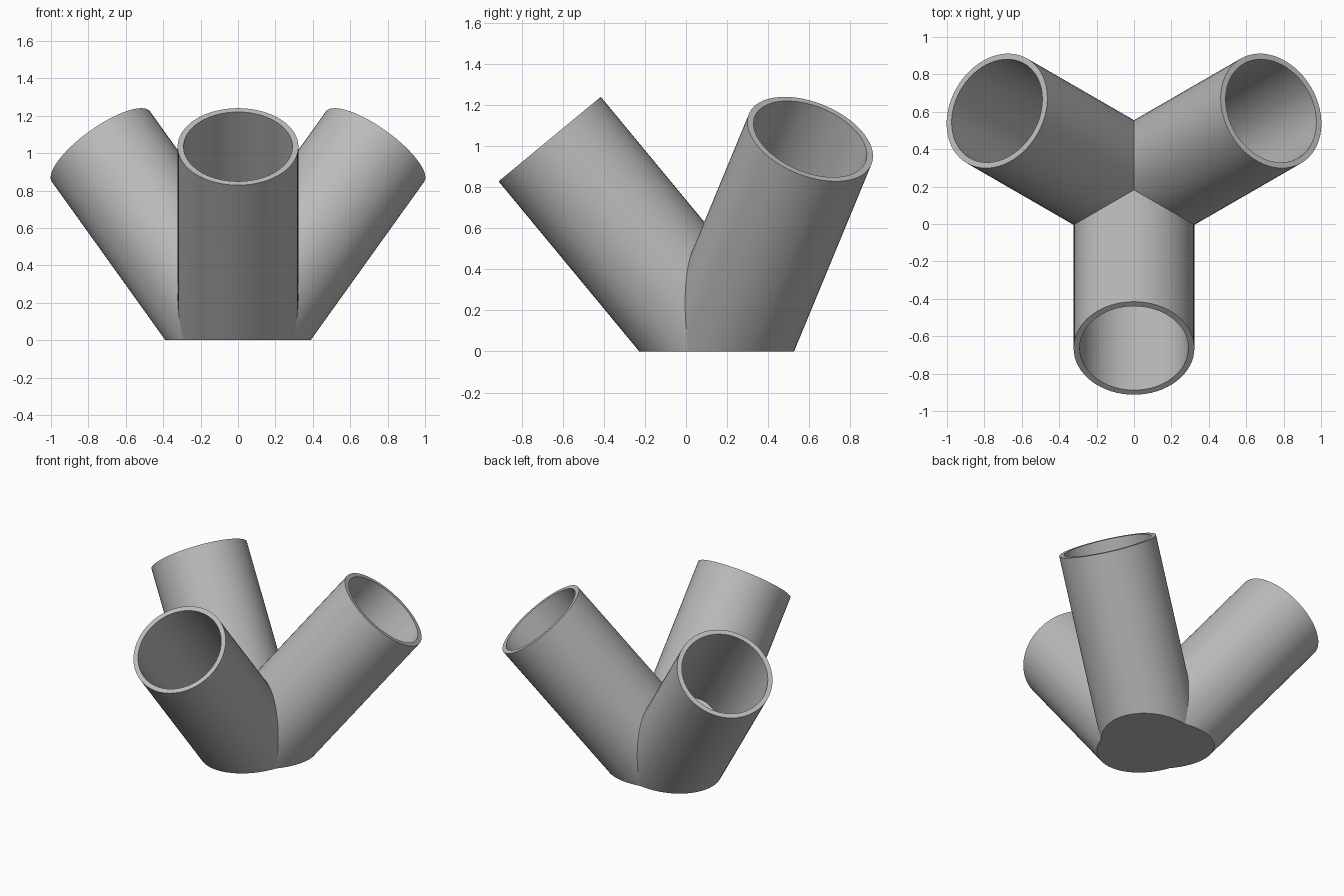
import bpy
import bmesh
from math import radians, sin, cos
from mathutils import Matrix, Vector

TILT = radians(39.6)
HUB = Vector((0, 0.182, 0.012))   # where the three axes meet
START, LENGTH = -0.6, 1.327       # extent along each axis
OUTER, INNER = 0.323, 0.291
FLOOR = 0.035

cube = bpy.data.objects.get("Cube")
if cube:
    bpy.data.objects.remove(cube, do_unlink=True)

grey = bpy.data.materials.new("plain_grey")
grey.use_nodes = True
colour = (0.5, 0.5, 0.5, 1)
grey.diffuse_color = colour
grey.node_tree.nodes["Principled BSDF"].inputs["Base Color"].default_value = colour


def trim(bm, point, normal):
    """Keep only what lies on the normal's side of a plane."""
    bmesh.ops.bisect_plane(bm, geom=bm.verts[:] + bm.edges[:] + bm.faces[:],
                           plane_co=point, plane_no=normal, clear_inner=True)


def add_band(bm, start, end, radius1, radius2):
    """Open band of quads around the axis, tilted towards +x."""
    rings = []
    for along, radius in ((start, radius1), (end, radius2)):
        place = Matrix.Rotation(TILT, 4, 'Y') @ Matrix.Translation((0, 0, along))
        rings.append(bmesh.ops.create_circle(bm, segments=64, radius=radius,
                                             matrix=place)["verts"])
    low, high = rings
    for i in range(len(low)):
        bm.faces.new((low[i - 1], low[i], high[i], high[i - 1]))


def weld(bm):
    bmesh.ops.remove_doubles(bm, verts=bm.verts[:], dist=0.0003)


# One tube: bore above the floor, outer wall above the ground, flat rim
bm = bmesh.new()
add_band(bm, START, LENGTH, INNER, INNER)
trim(bm, (0, 0, FLOOR - HUB.z), (0, 0, 1))
add_band(bm, START, LENGTH, OUTER, OUTER)
trim(bm, (0, 0, -HUB.z), (0, 0, 1))
add_band(bm, LENGTH, LENGTH, INNER, OUTER)
weld(bm)

# Mitre the tube to its third of the circle
for side in (-1, 1):
    trim(bm, (0, 0, 0), (sin(radians(60)), side * cos(radians(60)), 0))

# Repeat around the hub and weld the mitres
bm.transform(Matrix.Rotation(radians(-90), 4, 'Z'))
first = bm.verts[:] + bm.edges[:] + bm.faces[:]
for angle in (120, 240):
    copy = bmesh.ops.duplicate(bm, geom=first)["geom"]
    bmesh.ops.rotate(bm, verts=[g for g in copy if isinstance(g, bmesh.types.BMVert)],
                     cent=(0, 0, 0), matrix=Matrix.Rotation(radians(angle), 3, 'Z'))
weld(bm)

# Close the base and the inner floor, each a flat outline
for level in (-HUB.z, FLOOR - HUB.z):
    outline = [e for e in bm.edges if e.is_boundary
               and all(abs(v.co.z - level) < 0.001 for v in e.verts)]
    bmesh.ops.edgeloop_fill(bm, edges=outline)
bmesh.ops.recalc_face_normals(bm, faces=bm.faces[:])
bm.transform(Matrix.Translation(HUB))

mesh = bpy.data.meshes.new("three_tube_holder")
bm.to_mesh(mesh)
bm.free()
mesh.materials.append(grey)
holder = bpy.data.objects.new("three_tube_holder", mesh)
bpy.context.collection.objects.link(holder)

# Smooth walls with crisp rims and seams
bpy.ops.object.select_all(action='DESELECT')
holder.select_set(True)
bpy.context.view_layer.objects.active = holder
bpy.ops.object.shade_smooth_by_angle(angle=radians(15))
